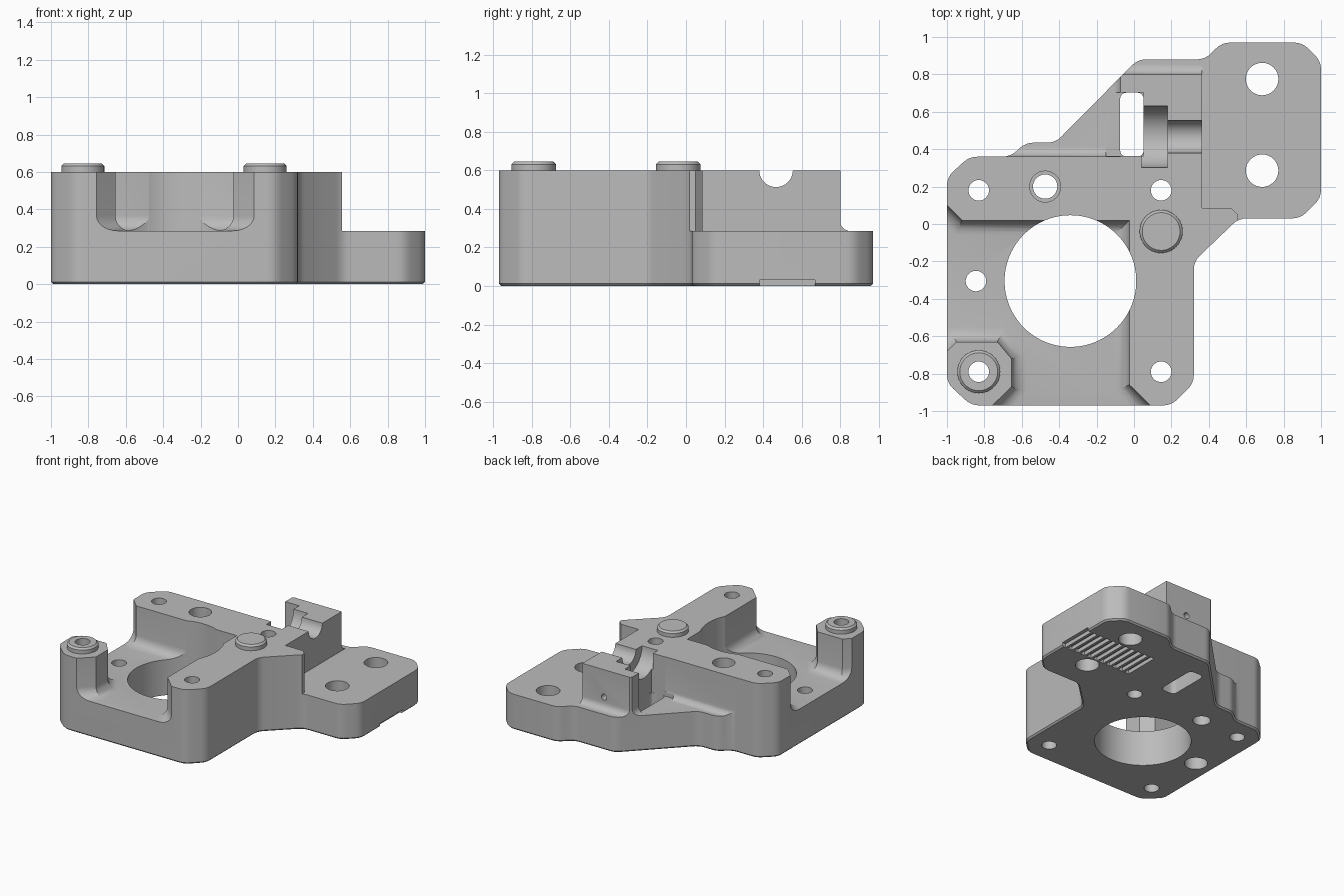
import bpy, bmesh, math
from mathutils import Vector, Matrix

old = bpy.data.objects.get("Cube")
if old:
    bpy.data.objects.remove(old, do_unlink=True)

grey = bpy.data.materials.new("plain_grey")
grey.use_nodes = True
grey.diffuse_color = (0.5, 0.5, 0.5, 1)
grey.node_tree.nodes["Principled BSDF"].inputs["Base Color"].default_value = (0.5, 0.5, 0.5, 1)

BASE_Z, TOP_Z = 0.285, 0.6


def make(name, bm):
    bmesh.ops.recalc_face_normals(bm, faces=bm.faces)
    mesh = bpy.data.meshes.new(name)
    bm.to_mesh(mesh)
    bm.free()
    mesh.materials.append(grey)
    obj = bpy.data.objects.new(name, mesh)
    bpy.context.collection.objects.link(obj)
    return obj


def rounded(points, radius, steps=4):
    """Round every corner of a polygon with a short curve."""
    pts = [Vector(p) for p in points]
    out = []
    for i, p in enumerate(pts):
        a, b = pts[i - 1] - p, pts[(i + 1) % len(pts)] - p
        r = min(radius, a.length * 0.45, b.length * 0.45)
        start, end = p + a.normalized() * r, p + b.normalized() * r
        for k in range(steps + 1):
            t = k / steps
            out.append(start * (1 - t) ** 2 + p * 2 * t * (1 - t) + end * t * t)
    return out


def prism(name, points, z0, z1, bottom=0, segments=1, top=0):
    """Extrude an outline, optionally easing its bottom or top rim."""
    bm = bmesh.new()
    face = bm.faces.new([bm.verts.new((p[0], p[1], z0)) for p in points])
    ext = bmesh.ops.extrude_face_region(bm, geom=[face])
    bmesh.ops.translate(bm, vec=(0, 0, z1 - z0),
                        verts=[v for v in ext["geom"] if isinstance(v, bmesh.types.BMVert)])
    bmesh.ops.recalc_face_normals(bm, faces=bm.faces)
    for z, width in ((z0, bottom), (z1, top)):
        if width:
            rim = [e for e in bm.edges if all(abs(v.co.z - z) < 1e-5 for v in e.verts)]
            bmesh.ops.bevel(bm, geom=rim, offset=width, segments=segments, profile=0.5,
                            affect='EDGES', clamp_overlap=False)
    return make(name, bm)


def circle(x, y, r, n=48):
    return [(x + r * math.cos(math.tau * i / n), y + r * math.sin(math.tau * i / n))
            for i in range(n)]


def rod(name, r, axis, start, end, n=48):
    """Horizontal cylinder between two points."""
    bm = bmesh.new()
    start, end = Vector(start), Vector(end)
    turn = Vector((0, 0, 1)).rotation_difference(Vector(axis)).to_matrix().to_4x4()
    bmesh.ops.create_cone(bm, cap_ends=True, segments=n, radius1=r, radius2=r,
                          depth=(end - start).length,
                          matrix=Matrix.Translation((start + end) / 2) @ turn)
    return make(name, bm)


def cut(target, cutter, keep=False):
    mod = target.modifiers.new("cut", 'BOOLEAN')
    mod.operation, mod.solver, mod.object = 'DIFFERENCE', 'EXACT', cutter
    bpy.context.view_layer.update()
    result = bpy.data.meshes.new_from_object(
        target.evaluated_get(bpy.context.evaluated_depsgraph_get()))
    target.modifiers.clear()
    target.data = result
    if not keep:
        bpy.data.objects.remove(cutter, do_unlink=True)


# Full outline of the bracket, raised to the top height
outline = [(-0.87, -0.97), (0.2, -0.97), (0.32, -0.85), (0.32, -0.2), (0.56, 0.03),
           (0.89, 0.03), (1, 0.14), (1, 0.87), (0.9, 0.97), (0.47, 0.97), (0.38, 0.88),
           (0.02, 0.88), (-0.42, 0.435), (-0.58, 0.435), (-0.66, 0.36), (-0.88, 0.36),
           (-1, 0.25), (-1, -0.85)]
body = prism("bracket_body", rounded(outline, 0.045), 0, TOP_Z, bottom=0.012)

# Open pocket around the large bore, leaving the corner post and the arm
pocket = [(-0.96, -1.17), (0.29, -1.17), (-0.025, -0.86), (-0.025, 0.02), (-0.92, 0.02),
          (-1.2, 0.3), (-1.2, -0.88), (-0.95, -0.63), (-0.73, -0.63), (-0.655, -0.72),
          (-0.655, -0.87)]
cut(body, prism("pocket_cutter", pocket, BASE_Z, 1, bottom=0.08, segments=6))

# Rear ledge with a filleted foot, and the lowered mounting plate
ledge = [(-1.3, 0.361), (-0.072, 0.361), (-0.072, 0.8), (0.5, 0.8), (0.5, 1.3), (-1.3, 1.3)]
cut(body, prism("ledge_cutter", ledge, BASE_Z, 1, bottom=0.05, segments=5))
plate = [(0.363, 0.085), (0.52, 0.085), (0.555, 0.05), (0.555, -0.2), (1.3, -0.2),
         (1.3, 1.3), (0.363, 1.3)]
cut(body, prism("plate_cutter", plate, BASE_Z, 1))

# Large bore and belt slot
cut(body, prism("bore_cutter", circle(-0.34, -0.305, 0.352, 96), -0.2, 1))
slot = [(-0.075, 0.36), (0.052, 0.36), (0.052, 0.703), (-0.075, 0.703)]
cut(body, prism("slot_cutter", rounded(slot, 0.04), -0.2, BASE_Z + 0.02))
upper_slot = [(-0.15, 0.364), (0.052, 0.364), (0.052, 0.703), (-0.15, 0.703)]
cut(body, prism("upper_slot_cutter", upper_slot, BASE_Z, 1))

# Stepped channel for a sideways screw, and a small hole behind it
cut(body, rod("screw_head_cutter", 0.165, (1, 0, 0), (0.04, 0.467, 0.6), (0.18, 0.467, 0.6)))
cut(body, rod("screw_shank_cutter", 0.087, (1, 0, 0), (0.15, 0.467, 0.6), (0.6, 0.467, 0.6)))
cut(body, rod("rear_hole_cutter", 0.024, (0, 1, 0), (0.17, 0.55, 0.38), (0.17, 0.9, 0.38), 24))

# Locating bosses
post_boss = prism("post_boss", circle(-0.83, -0.79, 0.115), TOP_Z - 0.005, 0.645, top=0.014)
arm_boss = prism("arm_boss", circle(0.145, -0.04, 0.115), TOP_Z - 0.005, 0.645, top=0.014)

# Vertical holes: x, y, radius, lower height
holes = [(-0.83, 0.18, 0.055, -0.2), (-0.845, -0.305, 0.055, -0.2), (0.145, 0.18, 0.055, -0.2),
         (0.145, -0.79, 0.055, -0.2), (-0.475, 0.2, 0.065, -0.2), (-0.475, 0.2, 0.083, 0.4),
         (0.685, 0.775, 0.087, -0.2), (0.685, 0.285, 0.087, -0.2)]
for x, y, r, low in holes:
    cut(body, prism("hole_cutter", circle(x, y, r, 32), low, 1))
post_hole = prism("post_hole_cutter", circle(-0.83, -0.79, 0.055, 32), -0.2, 1)
cut(body, post_hole, keep=True)
cut(post_boss, post_hole)
cut(body, prism("counterbore_cutter", circle(-0.845, -0.305, 0.085, 32), -0.2, 0.15))

# Belt tooth grooves under the mounting plate
for i in range(11):
    x = 0.99 - i * 0.06
    groove = [(x - 0.02, 0.38), (x + 0.02, 0.38), (x + 0.02, 0.67), (x - 0.02, 0.67)]
    cut(body, prism("groove_cutter", groove, -0.1, 0.03))

for obj in (body, post_boss, arm_boss):
    bpy.ops.object.select_all(action='DESELECT')
    obj.select_set(True)
    bpy.context.view_layer.objects.active = obj
    bpy.ops.object.shade_smooth_by_angle(angle=math.radians(25))
